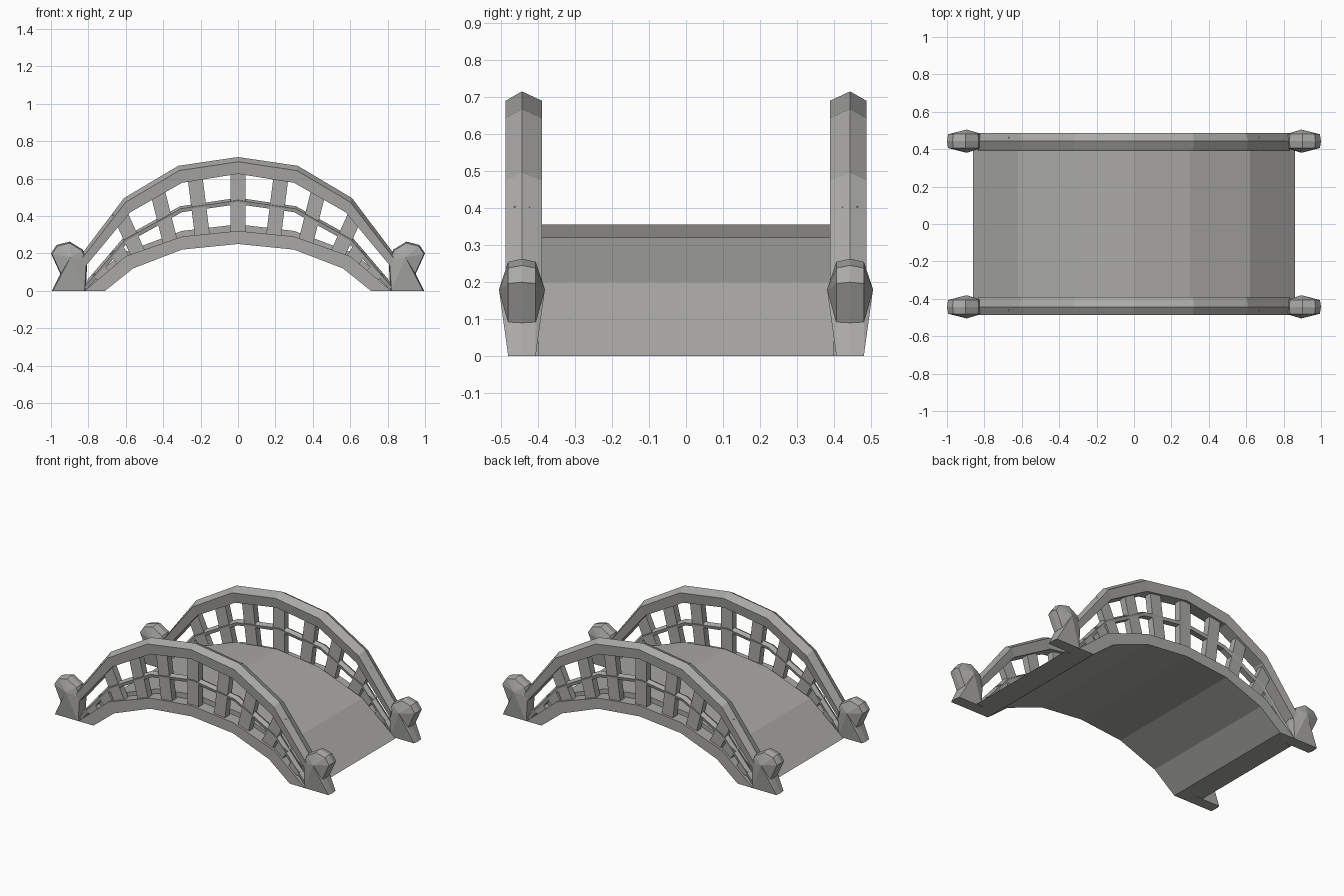
import bpy
import bmesh
from mathutils import Vector

cube = bpy.data.objects.get("Cube")
if cube:
    bpy.data.objects.remove(cube, do_unlink=True)

stone = bpy.data.materials.new("grey_stone")
stone.use_nodes = True
GREY = (0.4, 0.395, 0.385, 1)
stone.diffuse_color = GREY
stone.node_tree.nodes["Principled BSDF"].inputs["Base Color"].default_value = GREY
SIDE_Y = 0.443


def finish(name, bm, mirror=(False, False)):
    """Turn a bmesh into a flat-shaded object, mirrored in x and y on request."""
    bmesh.ops.recalc_face_normals(bm, faces=bm.faces)
    mesh = bpy.data.meshes.new(name)
    bm.to_mesh(mesh)
    bm.free()
    mesh.materials.append(stone)
    ob = bpy.data.objects.new(name, mesh)
    bpy.context.collection.objects.link(ob)
    if any(mirror):
        mod = ob.modifiers.new("Mirror", 'MIRROR')
        mod.use_axis = (mirror[0], mirror[1], False)
        mod.use_mirror_merge = False


def loft(bm, rings):
    """Skin closed rings of points and cap both ends."""
    rows = [[bm.verts.new(p) for p in ring] for ring in rings]
    n = len(rows[0])
    for a, b in zip(rows, rows[1:]):
        for i in range(n):
            j = (i + 1) % n
            bm.faces.new((a[i], a[j], b[j], b[i]))
    bm.faces.new(rows[0])
    bm.faces.new(rows[-1])


def arch(name, upper, lower, section, both_sides=True):
    """Arched bar between two half curves; section holds (y, height fraction)."""
    def whole(half):
        return [(-x, z) for x, z in half[:0:-1]] + half

    rings = []
    for (tx, tz), (bx, bz) in zip(whole(upper), whole(lower)):
        rings.append([(bx + (tx - bx) * f, y, bz + (tz - bz) * f)
                      for y, f in section])
    bm = bmesh.new()
    loft(bm, rings)
    finish(name, bm, (False, both_sides))


# Walkway and side beams share the same underside
under = [(0, 0.25), (0.3, 0.22), (0.56, 0.12), (0.71, 0)]
arch("walkway", [(0, 0.355), (0.3, 0.32), (0.62, 0.2), (0.86, 0)], under,
     [(-0.4, 0), (0.4, 0), (0.4, 1), (-0.4, 1)], False)
arch("side_beam", [(0, 0.32), (0.3, 0.29), (0.6, 0.185), (0.82, 0)], under,
     [(0.4, 0), (0.48, 0), (0.48, 1), (0.4, 1)])

# Handrail with a ridged top
arch("handrail", [(0, 0.715), (0.32, 0.668), (0.61, 0.495), (0.84, 0.19)],
     [(0, 0.625), (0.3, 0.577), (0.575, 0.42), (0.82, 0.125)],
     [(SIDE_Y, 1), (0.487, 0.72), (0.48, 0), (0.4, 0), (0.389, 0.72)])

# Thin middle rail
arch("middle_rail", [(0, 0.497), (0.31, 0.452), (0.61, 0.287), (0.83, 0.03)],
     [(0, 0.463), (0.3, 0.42), (0.59, 0.258), (0.81, 0.005)],
     [(SIDE_Y, 1), (0.468, 0.6), (0.462, 0), (0.424, 0), (0.418, 0.6)])

# Balusters leaning outward along the arch
spans = [((0.19, 0.29), (0.23, 0.61)), ((0.36, 0.25), (0.43, 0.53)),
         ((0.53, 0.19), (0.635, 0.42)), ((0.6, 0.14), (0.65, 0.22)),
         ((0.7, 0.06), (0.745, 0.11))]


def baluster(bm, foot, head):
    foot = Vector((foot[0], SIDE_Y, foot[1]))
    head = Vector((head[0], SIDE_Y, head[1]))
    across = (head - foot).normalized().cross(Vector((0, 1, 0))) * 0.04
    deep = Vector((0, 0.022, 0))
    loft(bm, [[p - across - deep, p + across - deep,
               p + across + deep, p - across + deep] for p in (foot, head)])


bm = bmesh.new()
for foot, head in spans:
    baluster(bm, foot, head)
finish("balusters", bm, (True, True))
bm = bmesh.new()
baluster(bm, (0, 0.3), (0, 0.65))
finish("centre_balusters", bm, (False, True))

# Faceted end posts: ridged outline with a raised point on each face
outline = [(0.815, 0), (0.995, 0), (0.95, 0.09), (1.0, 0.2), (0.97, 0.245),
           (0.9, 0.263), (0.83, 0.22), (0.805, 0.16)]
bm = bmesh.new()
rings = []
for offset, inset in ((-0.037, 0.94), (0, 1), (0.037, 0.94)):
    rings.append([bm.verts.new((0.9 + (x - 0.9) * inset, SIDE_Y + offset,
                                0.13 + (z - 0.13) * inset if z else 0))
                  for x, z in outline])
n = len(outline)
for i in range(n):
    j = (i + 1) % n
    for a, b in zip(rings, rings[1:]):
        bm.faces.new((a[i], a[j], b[j], b[i]))
for ring, y in ((rings[0], -0.062), (rings[2], 0.062)):
    peak = bm.verts.new((0.895, SIDE_Y + y, 0.18))
    for i in range(n):
        bm.faces.new((ring[i], ring[(i + 1) % n], peak))
finish("end_posts", bm, (True, True))
